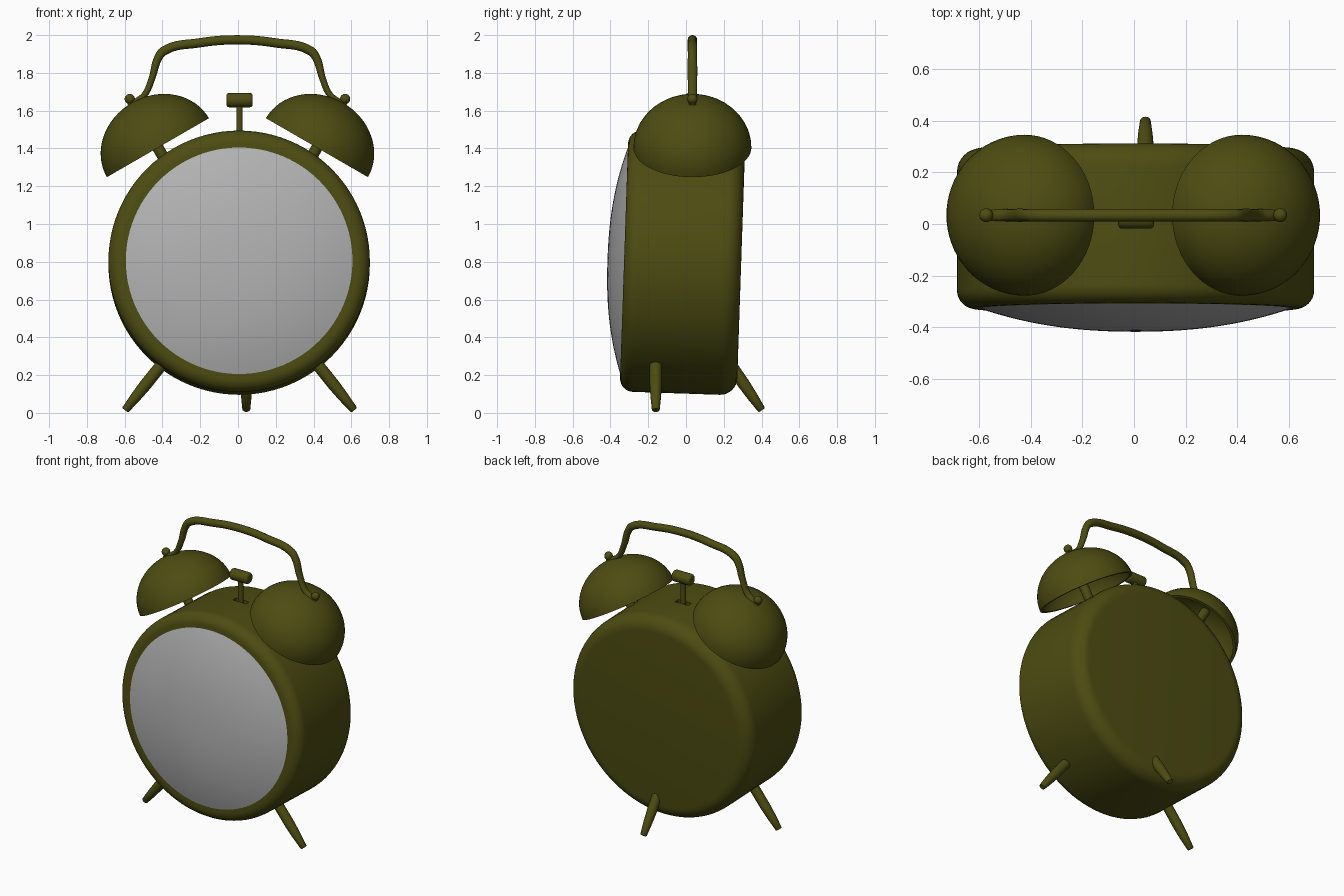
import bpy, bmesh
from math import sin, cos, pi, radians
from mathutils import Vector

if "Cube" in bpy.data.objects:
    bpy.data.objects.remove(bpy.data.objects["Cube"])

paint = bpy.data.materials.new("olive_paint")
paint.diffuse_color = (0.075, 0.073, 0.006, 1)
paint.use_nodes = True
paint.node_tree.nodes["Principled BSDF"].inputs["Base Color"].default_value = paint.diffuse_color
glass = bpy.data.materials.new("grey_glass")
glass.diffuse_color = (0.45, 0.45, 0.45, 1)
glass.use_nodes = True
glass.node_tree.nodes["Principled BSDF"].inputs["Base Color"].default_value = glass.diffuse_color


def finish(ob, angle=40, mat=paint):
    ob.data.materials.append(mat)
    bpy.ops.object.select_all(action='DESELECT')
    ob.select_set(True)
    bpy.context.view_layer.objects.active = ob
    bpy.ops.object.shade_smooth_by_angle(angle=radians(angle))
    return ob


def lathe(name, profile, origin, axis, segs=32, mat=paint):
    """Revolve (radius, height) points around an axis through origin."""
    turn = Vector((0, 0, 1)).rotation_difference(Vector(axis).normalized())
    bm = bmesh.new()
    rings = []
    for r, h in profile:
        rings.append([bm.verts.new(turn @ Vector((r * cos(2 * pi * i / segs), r * sin(2 * pi * i / segs), h))
                                   + Vector(origin)) for i in range(segs)])
    for a, b in zip(rings, rings[1:]):
        for i in range(segs):
            j = (i + 1) % segs
            bm.faces.new((a[i], a[j], b[j], b[i]))
    bmesh.ops.remove_doubles(bm, verts=bm.verts, dist=1e-5)
    bmesh.ops.recalc_face_normals(bm, faces=bm.faces)
    me = bpy.data.meshes.new(name)
    bm.to_mesh(me)
    bm.free()
    ob = bpy.data.objects.new(name, me)
    bpy.context.collection.objects.link(ob)
    return finish(ob, mat=mat)


def arc(cr, ch, r, a0, a1, n=8):
    return [(cr + r * cos(radians(a0 + (a1 - a0) * i / n)),
             ch + r * sin(radians(a0 + (a1 - a0) * i / n))) for i in range(n + 1)]


# Drum body, leaning back slightly (local height runs towards the front)
centre = Vector((0.006, -0.022, 0.795))
front = Vector((0, -1, 0.034))
body = lathe("clock_body",
             [(0, -0.314)] + arc(0.602, -0.224, 0.09, -90, 0) + arc(0.622, 0.236, 0.07, 0, 90) + [(0, 0.306)],
             centre, front, 96)

# Slot in the top for the hammer
bpy.ops.mesh.primitive_cube_add(size=1, location=(0.008, 0.02, 1.48))
cutter = bpy.context.object
cutter.name = "slot_cutter"
cutter.scale = (0.1, 0.036, 0.1)
cutter.hide_render = True
cutter.display_type = 'WIRE'
cut = body.modifiers.new("slot", 'BOOLEAN')
cut.operation, cut.object, cut.solver = 'DIFFERENCE', cutter, 'EXACT'

# Domed glass
R = 0.606
dome = [(R * i / 16, 0.304 + 0.09 * (1 - (i / 16) ** 2.3)) for i in range(17)]
lathe("glass_dome", dome, centre + Vector((0, 0, 0)), front, 96, mat=glass)

# Bells, their posts and the cap knobs
for side, s in (("left", -1), ("right", 1)):
    c = Vector((-0.003 + s * 0.421, 0.034, 1.404))
    up = Vector((s * 0.5, 0, 0.866))
    shell = [(0.312 * cos(a), 0.275 * sin(a)) for a in [pi / 2 * (1 - i / 16) for i in range(17)]]
    inner = [(r * 0.94, h * 0.93) for r, h in reversed(shell)]
    lathe(f"{side}_bell", shell + inner, c, up, 64)
    lathe(f"{side}_bell_post", [(0, -0.12), (0.03, -0.12), (0.03, 0.265), (0, 0.265)], c, up, 24)
    knob = [(0, 0.26), (0.014, 0.26), (0.014, 0.28)] + arc(0, 0.298, 0.027, -50, 90, 10)
    lathe(f"{side}_bell_knob", knob, c, up, 24)

# Carrying handle
half = [(-0.575, 1.626, 0.6), (-0.525, 1.656, 0.66), (-0.49, 1.685, 0.68), (-0.452, 1.77, 0.72),
        (-0.418, 1.88, 0.9), (-0.39, 1.915, 1), (-0.2, 1.959, 1)]
path = half + [(0, 1.975, 1)] + [(-x, z, r) for x, z, r in reversed(half)]
cu = bpy.data.curves.new("handle", 'CURVE')
cu.dimensions = '3D'
cu.bevel_depth = 0.025
cu.bevel_resolution = 5
cu.use_fill_caps = True
sp = cu.splines.new('BEZIER')
sp.resolution_u = 8
sp.bezier_points.add(len(path) - 1)
for p, (x, z, r) in zip(sp.bezier_points, path):
    p.co = (x - 0.004, 0, z)
    p.radius = r
    p.handle_left_type = p.handle_right_type = 'AUTO'
handle = bpy.data.objects.new("handle", cu)
bpy.context.collection.objects.link(handle)
bpy.ops.object.select_all(action='DESELECT')
handle.select_set(True)
bpy.context.view_layer.objects.active = handle
bpy.ops.object.convert(target='MESH')
handle = bpy.context.object
# the handle's legs are flattened: thin sideways, full width front to back
for v in handle.data.vertices:
    v.co.y *= 1 + 0.38 * min(1, max(0, (1.91 - v.co.z) / 0.12))
handle.location.y = 0.034
finish(handle)

# Hammer
lathe("hammer_stem", [(0, 1.40), (0.017, 1.40), (0.017, 1.64), (0, 1.64)], (0.008, 0.02, 0), (0, 0, 1), 20)
lathe("hammer_head", [(0, -0.07)] + arc(0.022, -0.054, 0.016, -90, 0, 4) + arc(0.022, 0.054, 0.016, 0, 90, 4)
      + [(0, 0.07)], (0.008, 0.02, 1.656), (1, 0, 0), 24)

# Tapered legs: two at the front, one at the back
for name, foot, top in (("front_left_leg", (-0.598, -0.16, 0.014), (-0.356, -0.16, 0.315)),
                        ("front_right_leg", (0.615, -0.16, 0.014), (0.373, -0.16, 0.315)),
                        ("back_leg", (0.044, 0.402, 0.014), (0.044, 0.20, 0.307))):
    axis = Vector(top) - Vector(foot)
    n = axis.length
    lathe(name, [(0, 0), (0.016, 0), (0.021, 0.006), (0.028, 0.09), (0.032, 0.17), (0.032, n), (0, n)],
          foot, axis, 24)
